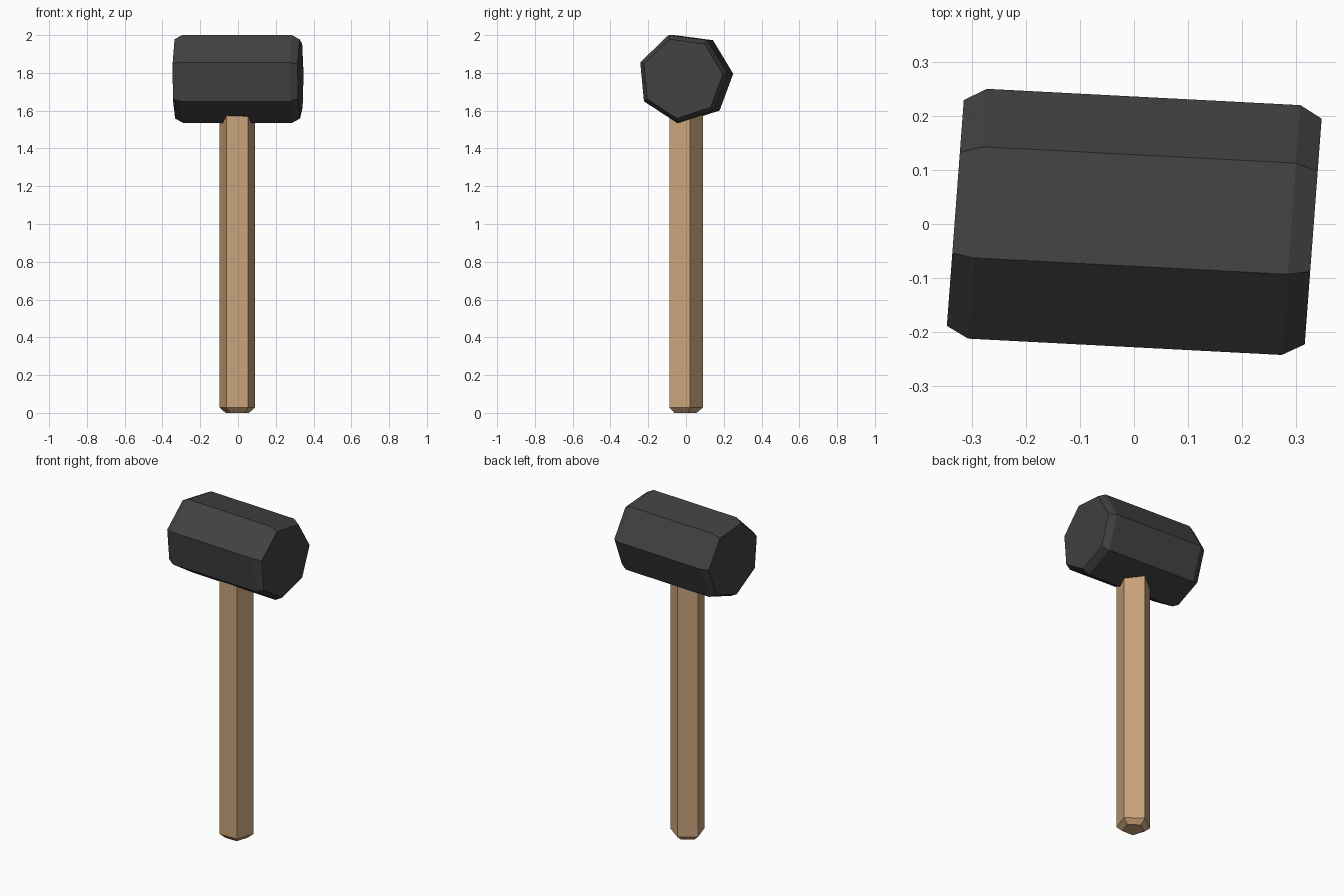
import bpy, bmesh
from math import sin, cos, radians
from mathutils import Matrix

cube = bpy.data.objects.get("Cube")
if cube:
    bpy.data.objects.remove(cube, do_unlink=True)


def make_material(name, rgb):
    mat = bpy.data.materials.new(name)
    mat.use_nodes = True
    mat.diffuse_color = (*rgb, 1)
    bsdf = next(n for n in mat.node_tree.nodes if n.type == 'BSDF_PRINCIPLED')
    bsdf.inputs["Base Color"].default_value = (*rgb, 1)
    return mat


def faceted_bar(name, sides, start, rings, matrix, mat):
    """Flat-shaded prism along local z, lofted through (height, radius) rings."""
    bm = bmesh.new()
    angles = [radians(start + 360 * i / sides) for i in range(sides)]
    loops = [[bm.verts.new((r * cos(a), r * sin(a), h)) for a in angles]
             for h, r in rings]
    for low, high in zip(loops, loops[1:]):
        for i in range(sides):
            j = (i + 1) % sides
            bm.faces.new((low[i], low[j], high[j], high[i]))
    bm.faces.new(loops[0][::-1])
    bm.faces.new(loops[-1])
    bm.transform(matrix)
    bmesh.ops.recalc_face_normals(bm, faces=bm.faces)
    mesh = bpy.data.meshes.new(name)
    bm.to_mesh(mesh)
    bm.free()
    mesh.materials.append(mat)
    obj = bpy.data.objects.new(name, mesh)
    bpy.context.collection.objects.link(obj)
    return obj


rubber = make_material("dark rubber", (0.054, 0.054, 0.054))
wood = make_material("light wood", (0.59, 0.37, 0.198))

# Wooden handle: pentagonal, chamfered ends, top buried in the head
faceted_bar("handle", 5, 90,
            [(0, 0.065), (0.028, 0.098), (1.67, 0.098), (1.7, 0.065)],
            Matrix.Translation((-0.004, -0.009, 0)), wood)

# Mallet head: seven-sided, lying along x, slightly skewed, chamfered ends
skewed = Matrix(((0, 0.075, 0, 0) and (0.075, 0, 1, 0),
                 (1, 0, -0.052, -0.003),
                 (0, 1, 0, 1.773),
                 (0, 0, 0, 1)))
faceted_bar("mallet_head", 7, 5.4,
            [(-0.331, 0.216), (-0.29, 0.239), (0.29, 0.239), (0.331, 0.216)],
            skewed, rubber)
